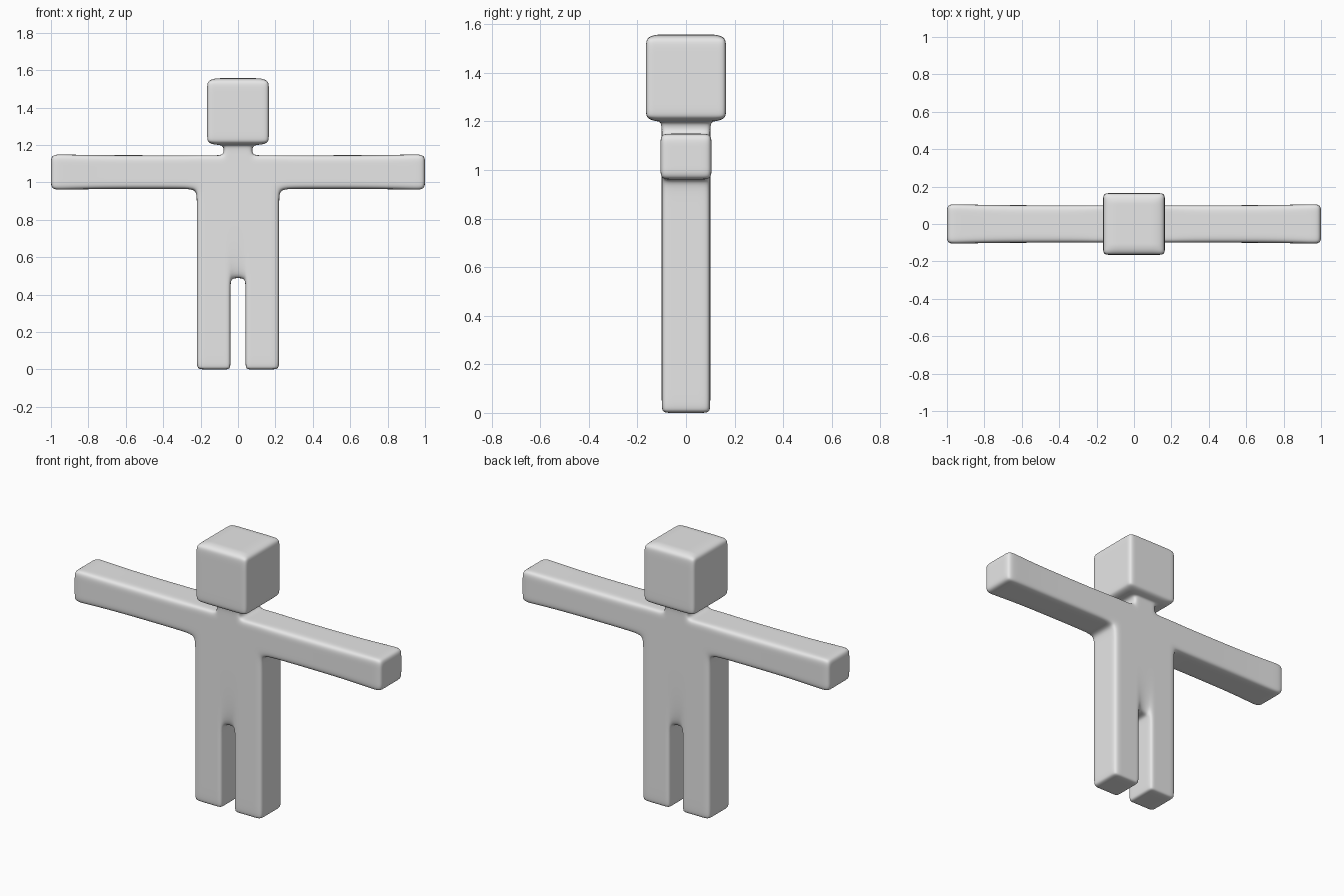
import bpy
import bmesh
from itertools import product

cube = bpy.data.objects.get("Cube")
if cube:
    bpy.data.objects.remove(cube, do_unlink=True)

grey = bpy.data.materials.new("plain grey")
grey.use_nodes = True
grey.diffuse_color = (0.8, 0.8, 0.8, 1)
grey.node_tree.nodes["Principled BSDF"].inputs["Base Color"].default_value = (0.8, 0.8, 0.8, 1)


def mirrored(values):
    return [-v for v in reversed(values)] + values


# Loop positions of the box-modelled cage
XS = mirrored([0.04, 0.075, 0.12, 0.165, 0.22, 0.30, 0.75, 0.94, 1.0])
YS = mirrored([0.06, 0.10, 0.125, 0.165])
ZS = [0, 0.04, 0.45, 0.49, 0.90, 0.965, 1.015, 1.095, 1.145, 1.20, 1.25, 1.50, 1.545]


def solid(x, y, z):
    """True where a point lies inside one of the body parts."""
    x, y = abs(x), abs(y)
    if z > 1.20:                                  # head
        return x < 0.165 and y < 0.165
    if y > 0.10:
        return False
    if z > 1.145:                                 # neck
        return x < 0.075
    if z > 0.965:                                 # arms and chest
        return True
    return x < 0.22 and (z > 0.49 or x > 0.04)    # torso and legs


def shape(x, y, z):
    """Fine adjustments to the cage points."""
    ax, ay = abs(x), abs(y)
    if ax > 0.9:                                  # slightly flared hands
        y *= 1.06
        z = 1.055 + (z - 1.055) * 1.05
    elif ax > 0.25 and ay < 0.08:                 # rounder arms
        y *= 0.7
    inner = ax < 0.16 and ay < 0.16
    if z > 1.54 and inner:                        # domed crown
        z += 0.012
    elif z == 1.20 and not inner:                 # raised jaw edge
        z += 0.012
    return x, y, z


def build_body():
    bm = bmesh.new()
    points = {}

    def point(key):
        if key not in points:
            points[key] = bm.verts.new(shape(XS[key[0]], YS[key[1]], ZS[key[2]]))
        return points[key]

    lines = (XS, YS, ZS)
    counts = [len(line) - 1 for line in lines]

    def filled(cell):
        if any(not 0 <= c < n for c, n in zip(cell, counts)):
            return False
        return solid(*((line[c] + line[c + 1]) / 2 for line, c in zip(lines, cell)))

    # Add a face wherever a filled cell meets an empty one
    for cell in product(*(range(n) for n in counts)):
        if not filled(cell):
            continue
        for axis, side in product(range(3), (0, 1)):
            near = list(cell)
            near[axis] += 2 * side - 1
            if filled(near):
                continue
            u, v = (axis + 1) % 3, (axis + 2) % 3
            corners = []
            for du, dv in ((0, 0), (1, 0), (1, 1), (0, 1)):
                key = list(cell)
                key[axis] += side
                key[u] += du
                key[v] += dv
                corners.append(point(tuple(key)))
            bm.faces.new(corners if side else corners[::-1])
    for face in bm.faces:
        face.smooth = True
    mesh = bpy.data.meshes.new("body")
    bm.to_mesh(mesh)
    bm.free()
    mesh.materials.append(grey)
    body = bpy.data.objects.new("body", mesh)
    bpy.context.collection.objects.link(body)
    smooth = body.modifiers.new("Rounding", "SUBSURF")
    smooth.levels = smooth.render_levels = 3


build_body()
